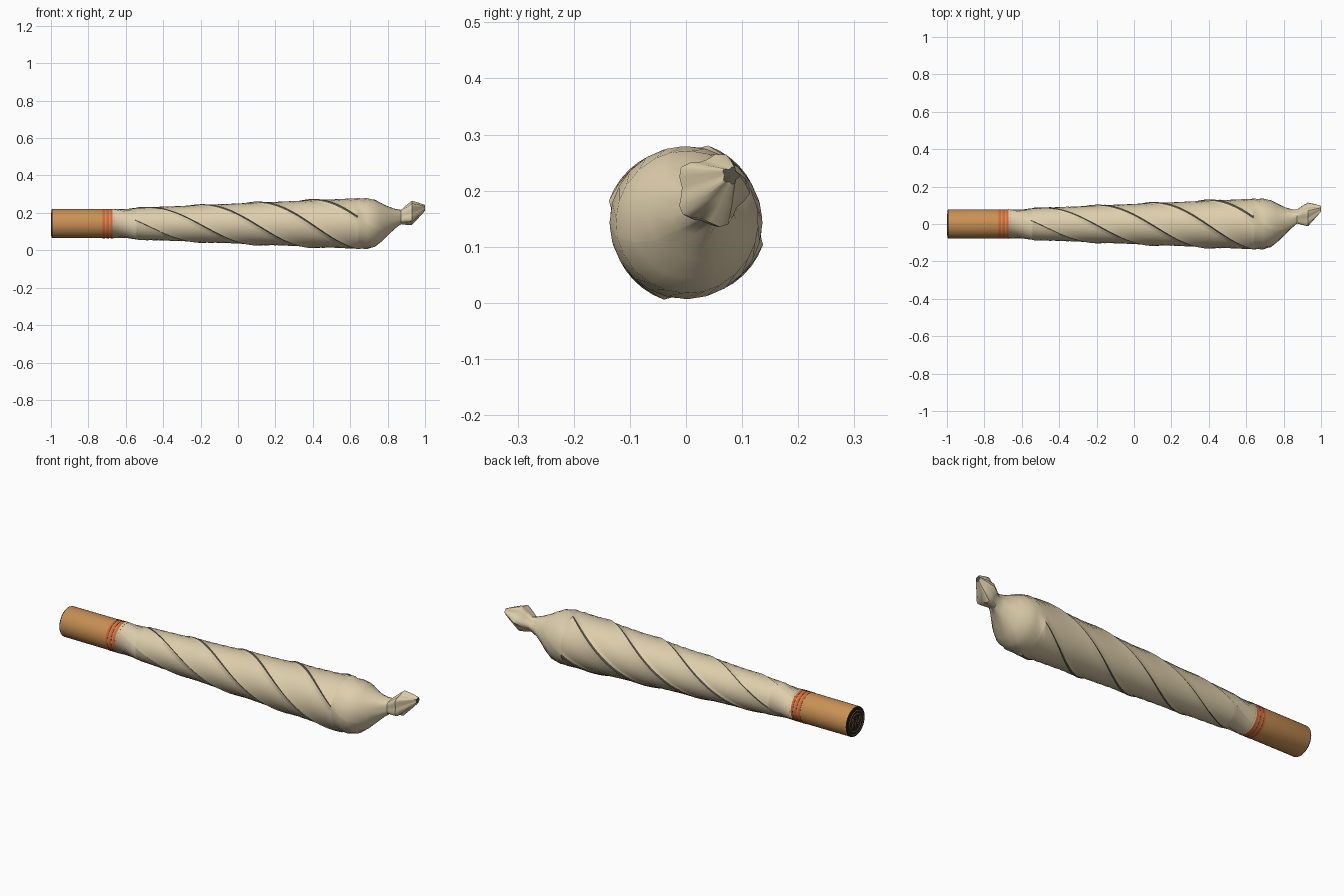
import bpy
import bmesh
from math import cos, sin, pi, radians

if "Cube" in bpy.data.objects:
    bpy.data.objects.remove(bpy.data.objects["Cube"])

AXIS_Z = 0.143


def material(name, rgb):
    m = bpy.data.materials.new(name)
    m.use_nodes = True
    m.diffuse_color = (*rgb, 1)
    bsdf = m.node_tree.nodes["Principled BSDF"]
    bsdf.inputs["Base Color"].default_value = (*rgb, 1)
    bsdf.inputs["Roughness"].default_value = 0.8
    return m


PAPER = material("cream paper", (0.73, 0.62, 0.41))
SEAM = material("dark seam", (0.09, 0.08, 0.055))
CARD = material("tan card", (0.58, 0.28, 0.09))
BAND = material("orange band", (0.68, 0.13, 0.04))
BLACK = material("black", (0.015, 0.015, 0.015))


def loft(name, rings, mats, rule, cap_mat):
    """Skin a list of point rings and close both ends; rule(ring, column) picks the material."""
    bm = bmesh.new()
    rows = [[bm.verts.new(p) for p in ring] for ring in rings]
    n = len(rows[0])
    for i in range(len(rows) - 1):
        for j in range(n):
            k = (j + 1) % n
            f = bm.faces.new((rows[i][j], rows[i][k], rows[i + 1][k], rows[i + 1][j]))
            f.material_index = rule(i, j)
    for row in (rows[0], rows[-1]):
        bm.faces.new(row).material_index = cap_mat
    bmesh.ops.recalc_face_normals(bm, faces=bm.faces)
    mesh = bpy.data.meshes.new(name)
    bm.to_mesh(mesh)
    bm.free()
    for m in mats:
        mesh.materials.append(m)
    ob = bpy.data.objects.new(name, mesh)
    bpy.context.collection.objects.link(ob)
    bpy.ops.object.select_all(action="DESELECT")
    ob.select_set(True)
    bpy.context.view_layer.objects.active = ob
    bpy.ops.object.shade_smooth_by_angle(angle=radians(40))
    return ob


def tube(name, profile, mats, rule, cap_mat):
    rings = [[(x, r * cos(2 * pi * j / 32), AXIS_Z + r * sin(2 * pi * j / 32))
              for j in range(32)] for x, r in profile]
    return loft(name, rings, mats, rule, cap_mat)


# Card filter with a dark open end
tube("filter", [(-0.998, 0.070), (-0.997, 0.075), (-0.992, 0.077), (-0.66, 0.0775)],
     [CARD, BLACK], lambda i, j: 1 if i < 2 else 0, 1)

# Three thin coloured bands round the filter
for n, x in enumerate((-0.718, -0.697, -0.676)):
    tube(f"filter_band_{n + 1}",
         [(x - 0.006, 0.076), (x - 0.006, 0.0788), (x + 0.006, 0.0788), (x + 0.006, 0.076)],
         [BAND], lambda i, j: 0, 0)

# Rolled card seen in the filter end: folded centre, then a spiral
points = [(-0.03 + 0.012 * i, 0.02 * (-1) ** i) for i in range(6)]
for i in range(40):
    a, r = 0.3 + i * 0.29, 0.036 + i * 0.0008
    points.append((r * cos(a), r * sin(a)))
curve = bpy.data.curves.new("rolled_card", "CURVE")
curve.dimensions = "3D"
curve.bevel_depth = 0.002
curve.bevel_resolution = 1
spline = curve.splines.new("POLY")
spline.points.add(len(points) - 1)
for p, (y, z) in zip(spline.points, points):
    p.co = (-0.998, y, AXIS_Z + z, 1)
curve.materials.append(CARD)
bpy.context.collection.objects.link(bpy.data.objects.new("rolled_card", curve))

# Paper wrap: four spiral overlaps, each rising to a lip with a dark edge
START, END = -0.54, 0.64
STEPS = (0, 16, 32, 48, 62, 76, 90)
LIFT = (0, 0, 0, 0, 0, 0.4, 1)


def paper_ring(x, r, y=0.0, z=AXIS_Z, lobes=0.0):
    t = (x - START) / (END - START)
    inside = 0 <= t <= 1
    height = 0.003 + 0.004 * t if inside else 0
    gap = 1 + 3 * min(1, max(0, t * 3))
    ring = []
    for k in range(4):
        for s, lift in zip(STEPS, LIFT):
            a = radians(74 + 90 * k + max(s, gap) + 300 * (min(x, 0.87) - END))
            q = (r + lift * height) * (1 + lobes * cos(5 * a))
            ring.append((x, y + q * cos(a), z + q * sin(a)))
    return ring


def body_radius(x):
    return 0.079 + 0.057 * (x + 0.67) / 1.315


xs = [-0.67, START - 0.01] + [START + (END - START) * i / 40 for i in range(41)] + [END + 0.004]
rings = [paper_ring(x, body_radius(x)) for x in xs]

# Tapered shoulder, pinched neck and flared twist
for x, r, y, z, lobes in (
        (0.69, 0.136, 0, 0.143, 0), (0.73, 0.127, 0.002, 0.144, 0),
        (0.765, 0.105, 0.006, 0.149, 0), (0.80, 0.079, 0.013, 0.157, 0.02),
        (0.84, 0.052, 0.025, 0.169, 0.05), (0.872, 0.037, 0.038, 0.178, 0.08),
        (0.90, 0.050, 0.043, 0.189, 0.1), (0.93, 0.061, 0.047, 0.201, 0.12),
        (0.965, 0.038, 0.064, 0.214, 0.15), (1.0, 0.014, 0.08, 0.227, 0.2)):
    rings.append(paper_ring(x, r, y, z, lobes))


def paper_rule(i, j):
    return 1 if j % 7 == 6 and 2 <= i < 42 else 0


loft("paper_wrap", rings, [PAPER, SEAM], paper_rule, 1)
